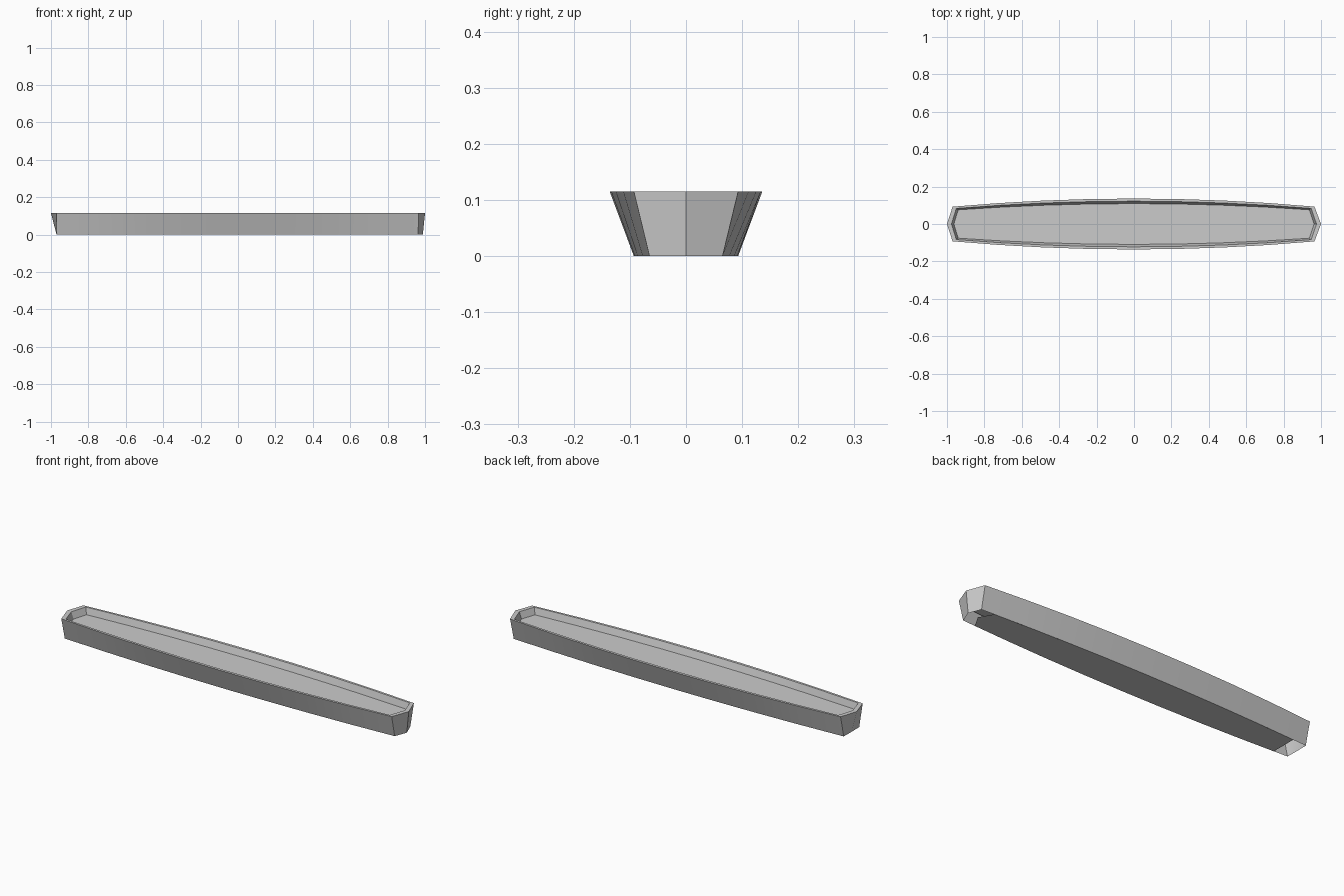
import bpy, bmesh

if "Cube" in bpy.data.objects:
    bpy.data.objects.remove(bpy.data.objects["Cube"])

STEPS = 8


def outline(bm, tip_l, corner_l, corner_r, tip_r, mid, end, z):
    """Closed loop: gently bowed long sides, pointed or blunt ends."""
    def half_width(x):
        return mid - (mid - end) * (x / 0.965) ** 2
    xs = [corner_l + (corner_r - corner_l) * i / STEPS for i in range(STEPS + 1)]
    pts = [(tip_l, 0)]
    pts += [(x, -half_width(x)) for x in xs]
    pts += [(tip_r, 0)]
    pts += [(x, half_width(x)) for x in reversed(xs)]
    return [bm.verts.new((x, y, z)) for x, y in pts]


def bridge(bm, a, b):
    n = len(a)
    for i in range(n):
        j = (i + 1) % n
        bm.faces.new((a[i], a[j], b[j], b[i]))


def finish(bm, name):
    mesh = bpy.data.meshes.new(name)
    bm.to_mesh(mesh)
    bm.free()
    obj = bpy.data.objects.new(name, mesh)
    bpy.context.collection.objects.link(obj)
    bpy.context.view_layer.objects.active = obj
    bpy.ops.object.select_all(action='DESELECT')
    obj.select_set(True)
    bpy.ops.object.shade_smooth_by_angle(angle=0.5)


# Flared outer wall, flat rim, inner wall and raised tray floor
bm = bmesh.new()
base = outline(bm, -0.97, -0.969, 0.963, 0.988, 0.093, 0.065, 0)
rim = outline(bm, -1.0, -0.97, 0.965, 1.0, 0.136, 0.093, 0.115)
inner = outline(bm, -0.976, -0.95, 0.947, 0.976, 0.122, 0.082, 0.115)
floor = outline(bm, -0.963, -0.94, 0.937, 0.963, 0.109, 0.074, 0.08)
bridge(bm, base, rim)
bridge(bm, rim, inner)
bridge(bm, inner, floor)
bm.faces.new(floor)
finish(bm, "hull")

# Underside plate, stopping short of both ends
bm = bmesh.new()
plate = outline(bm, -0.891, -0.89, 0.89, 0.93, 0.093, 0.065, 0)
bm.faces.new(list(reversed(plate)))
finish(bm, "bottom_plate")
